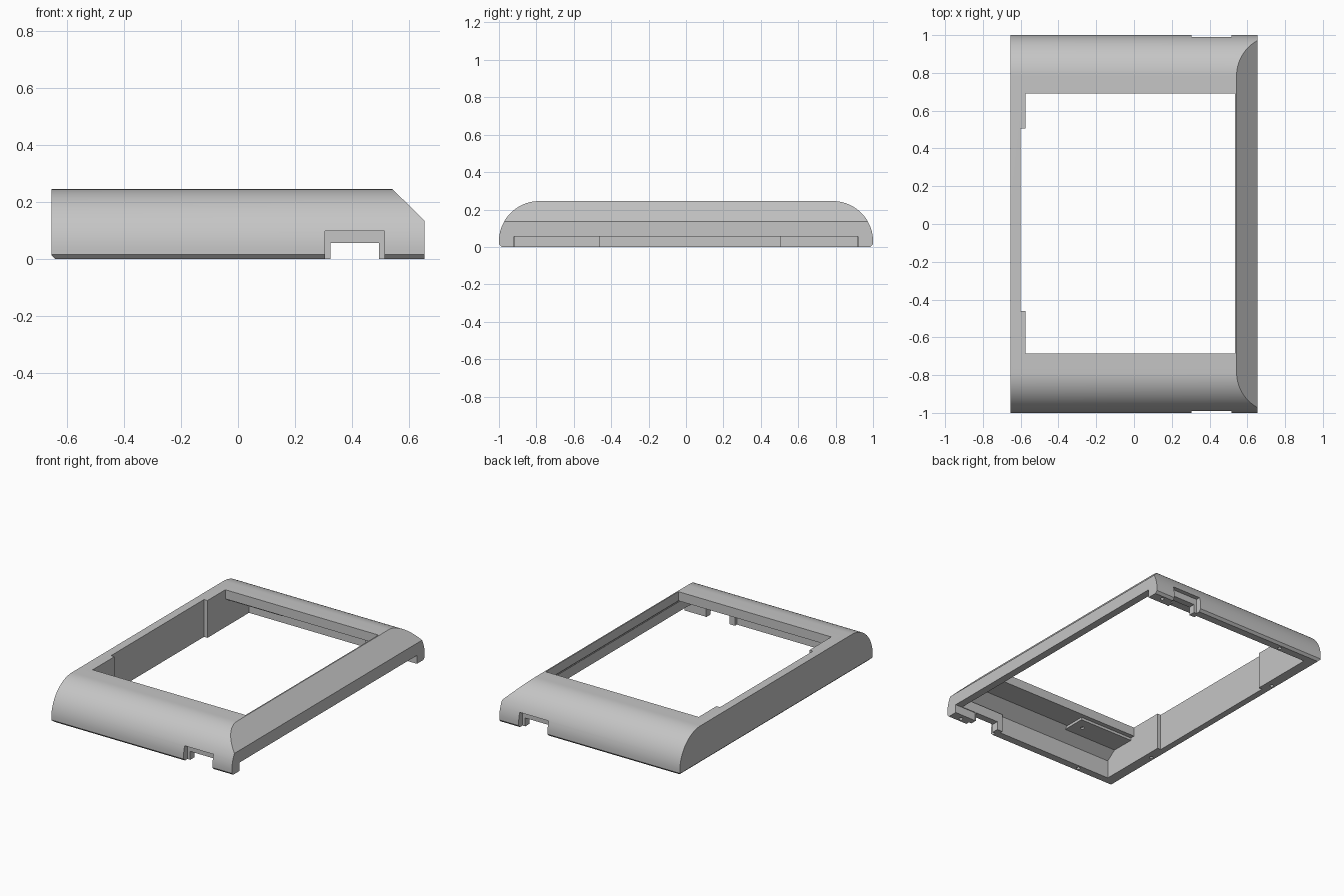
import bpy, bmesh, math
from mathutils import Vector

cube = bpy.data.objects.get("Cube")
if cube:
    bpy.data.objects.remove(cube, do_unlink=True)

grey = bpy.data.materials.new("plain grey")
grey.use_nodes = True
colour = (0.56, 0.56, 0.56, 1)
grey.diffuse_color = colour
grey.node_tree.nodes["Principled BSDF"].inputs["Base Color"].default_value = colour


def finish(name, bm):
    bmesh.ops.recalc_face_normals(bm, faces=bm.faces)
    mesh = bpy.data.meshes.new(name)
    bm.to_mesh(mesh)
    bm.free()
    mesh.materials.append(grey)
    obj = bpy.data.objects.new(name, mesh)
    bpy.context.collection.objects.link(obj)
    return obj


def extrude_x(name, half, x0, x1, slices=()):
    """Mirror a half profile (y, z) across y, extrude along x, trim by planes."""
    pts = half + [(-y, z) for y, z in reversed(half)]
    bm = bmesh.new()
    face = bm.faces.new([bm.verts.new((x0, y, z)) for y, z in pts])
    out = bmesh.ops.extrude_face_region(bm, geom=[face])
    moved = [v for v in out["geom"] if isinstance(v, bmesh.types.BMVert)]
    bmesh.ops.translate(bm, verts=moved, vec=(x1 - x0, 0, 0))
    for co, no in slices:
        geom = bm.verts[:] + bm.edges[:] + bm.faces[:]
        cut = bmesh.ops.bisect_plane(bm, geom=geom, plane_co=co, plane_no=no, clear_outer=True)
        edges = [e for e in cut["geom_cut"] if isinstance(e, bmesh.types.BMEdge)]
        bmesh.ops.edgeloop_fill(bm, edges=edges)
    return finish(name, bm)


def box(name, x, y, z):
    bm = bmesh.new()
    bmesh.ops.create_cube(bm, size=1)
    for v in bm.verts:
        v.co = Vector([r[0] if c < 0 else r[1] for c, r in zip(v.co, (x, sorted(y), z))])
    return finish(name, bm)


def drill(x, y, z, radius=0.012):
    bm = bmesh.new()
    bmesh.ops.create_cone(bm, cap_ends=True, segments=16, radius1=radius, radius2=radius, depth=0.08)
    bmesh.ops.translate(bm, verts=bm.verts, vec=(x, y, z))
    return finish("drill", bm)


def combine(target, tool, operation):
    mod = target.modifiers.new("shape", "BOOLEAN")
    mod.operation, mod.object, mod.solver = operation, tool, "EXACT"
    bpy.context.view_layer.objects.active = target
    bpy.ops.object.modifier_apply(modifier=mod.name)
    bpy.data.objects.remove(tool, do_unlink=True)


# Outer shell: rounded ends, sloped left side, small bevel on the lower right edge
R = 0.215
arc = [(0.785 + R * math.cos(a), 0.03 + R * math.sin(a))
       for a in (math.pi / 2 * i / 24 for i in range(25))]
shell = extrude_x("bezel_shell", [(0.985, 0), (1.0, 0.015)] + arc, -0.655, 0.655,
                  [((0.543, 0, 0.245), (0.11, 0, 0.112)),
                   ((-0.655, 0, 0.012), (-1, 0, -1))])

# Hollow interior with a sloped ceiling edge
cavity = [(0.935, -0.1), (0.935, 0.12), (0.85, 0.185)]
combine(shell, extrude_x("cavity", cavity, -0.575, 0.605,
                         [((0.605, 0, 0.12), (0.065, 0, 0.07))]), "DIFFERENCE")

# Thickened corner blocks around the end notches
for s in (-1, 1):
    combine(shell, box("notch_block", (0.285, 0.62), (s * 0.915, s * 0.96), (0, 0.12)), "UNION")

# Screen opening, thinner right wall and open slot under the left wall
combine(shell, box("opening", (-0.575, 0.535), (-0.685, 0.69), (0.1, 0.3)), "DIFFERENCE")
combine(shell, box("wall_recess", (-0.6, -0.5), (-0.46, 0.505), (-0.1, 0.3)), "DIFFERENCE")
combine(shell, box("slot", (0.5, 0.7), (-0.92, 0.92), (-0.1, 0.055)), "DIFFERENCE")

# Stepped notches through both ends
for s in (-1, 1):
    combine(shell, box("notch_outer", (0.305, 0.515), (s * 0.96, s * 1.1), (-0.1, 0.098)), "DIFFERENCE")
    combine(shell, box("notch_inner", (0.325, 0.495), (s * 0.85, s * 1.1), (-0.1, 0.055)), "DIFFERENCE")

# Screw holes in the lower rim
for s in (-1, 1):
    for x, y in ((-0.36, 0.96), (0.58, 0.96), (-0.62, 0.575)):
        combine(shell, drill(x, s * y, 0), "DIFFERENCE")

# Screw pads under the top plate
for s in (-1, 1):
    pad = box("screw_pad", (-0.58, -0.18), (s * 0.715, s * 0.87), (0.168, 0.19))
    combine(pad, drill(-0.25, s * 0.79, 0.14), "DIFFERENCE")

# Smooth the rounded ends while keeping edges sharp
bpy.ops.object.select_all(action="DESELECT")
shell.select_set(True)
bpy.context.view_layer.objects.active = shell
bpy.ops.object.shade_smooth_by_angle(angle=math.radians(20))
